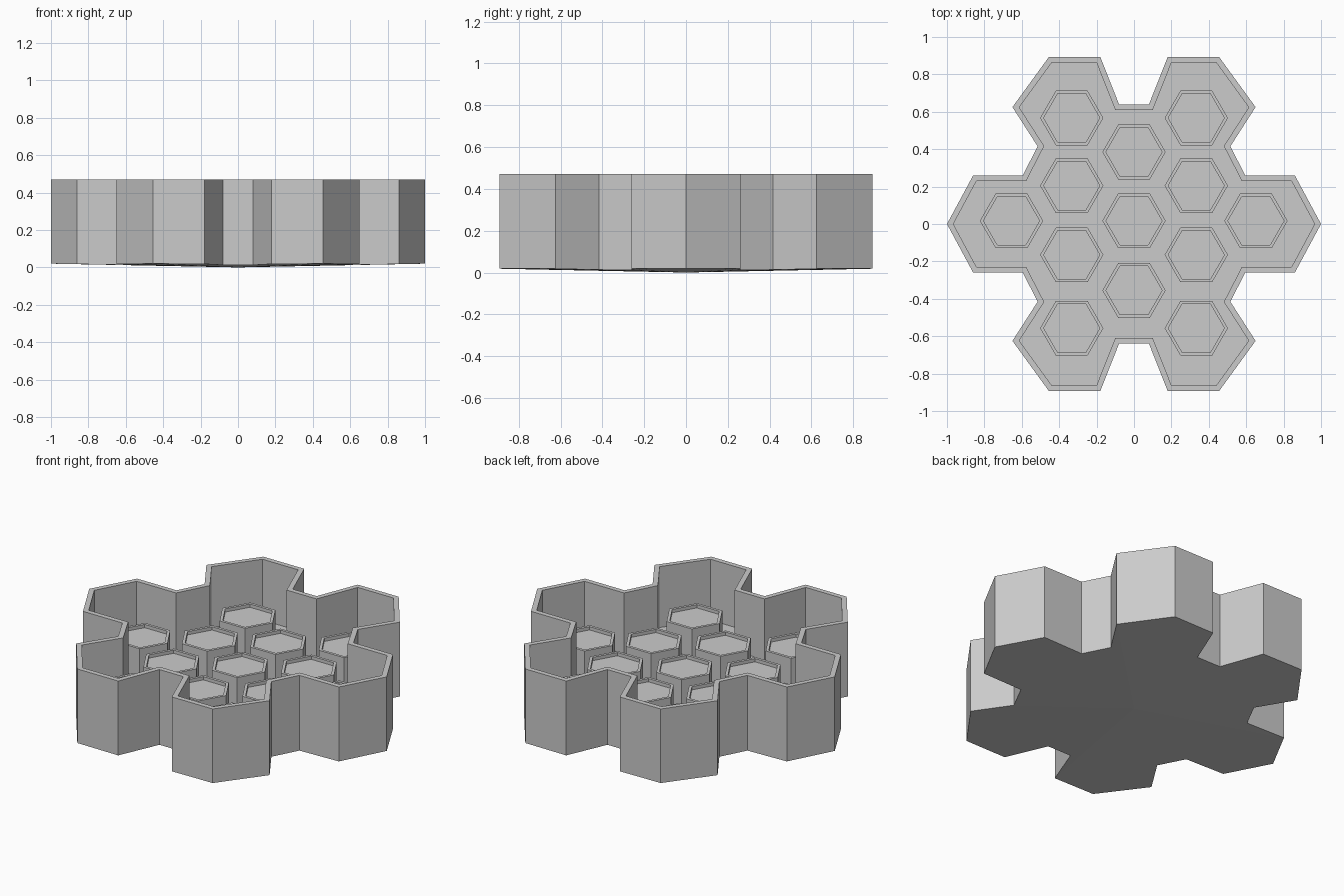
import bpy, bmesh, math
from mathutils import Vector

if "Cube" in bpy.data.objects:
    bpy.data.objects.remove(bpy.data.objects["Cube"])

TOP, FLOOR, WALL = 0.47, 0.10, 0.03

# Quarter outline of the flower-shaped tray, mirrored to all four quadrants
q = [(1.0, 0.0), (0.86, 0.26), (0.595, 0.26), (0.515, 0.415), (0.65, 0.625),
     (0.455, 0.893), (0.18, 0.893), (0.08, 0.64)]
half = q + [(-x, y) for x, y in reversed(q)]
outer = [Vector(p) for p in half + [(-x, -y) for x, y in half[1:-1]]]


def inset(pts, d):
    out = []
    for i, p in enumerate(pts):
        a = (p - pts[i - 1]).normalized()
        b = (pts[(i + 1) % len(pts)] - p).normalized()
        na, nb = Vector((-a.y, a.x)), Vector((-b.y, b.x))
        out.append(p + (na + nb) * (d / (1 + na.dot(nb))))
    return out


def loft(name, loops, start=None):
    """Skin stacked loops; cap the last, and close the first to a point or face."""
    bm = bmesh.new()
    rings = [[bm.verts.new(p) for p in loop] for loop in loops]
    n = len(rings[0])
    for r, s in zip(rings, rings[1:]):
        for i in range(n):
            j = (i + 1) % n
            bm.faces.new((r[i], r[j], s[j], s[i]))
    bm.faces.new(rings[-1])
    if start:
        c = bm.verts.new(start)
        for i in range(n):
            bm.faces.new((c, rings[0][(i + 1) % n], rings[0][i]))
    else:
        bm.faces.new(rings[0][::-1])
    bmesh.ops.recalc_face_normals(bm, faces=bm.faces)
    me = bpy.data.meshes.new(name)
    bm.to_mesh(me)
    bm.free()
    ob = bpy.data.objects.new(name, me)
    bpy.context.collection.objects.link(ob)


def at(pts, z):
    return [(p.x, p.y, z) for p in pts]


# Tray: slightly dished underside, thin wall, flat floor
inner = inset(outer, WALL)
loft("tray", [[(p.x, p.y, 0.02 * p.length) for p in outer],
              at(outer, TOP), at(inner, TOP), at(inner, FLOOR)], (0, 0, 0))


def hexagon(cx, cy, r, z):
    return [(cx + r * math.cos(i * math.pi / 3), cy + r * math.sin(i * math.pi / 3), z)
            for i in range(6)]


# Hexagonal pegs with a thin rim around a shallow recess
pegs = [(0, y) for y in (0.385, 0.017, -0.355)]
pegs += [(s * 0.333, y) for s in (-1, 1) for y in (0.567, 0.205, -0.165, -0.557)]
pegs += [(-0.655, 0.017), (0.652, 0.017)]
for k, (x, y) in enumerate(pegs):
    loft(f"hex_peg_{k + 1}", [hexagon(x, y, 0.169, FLOOR - 0.03), hexagon(x, y, 0.169, 0.27),
                              hexagon(x, y, 0.15, 0.27), hexagon(x, y, 0.15, 0.25)])
